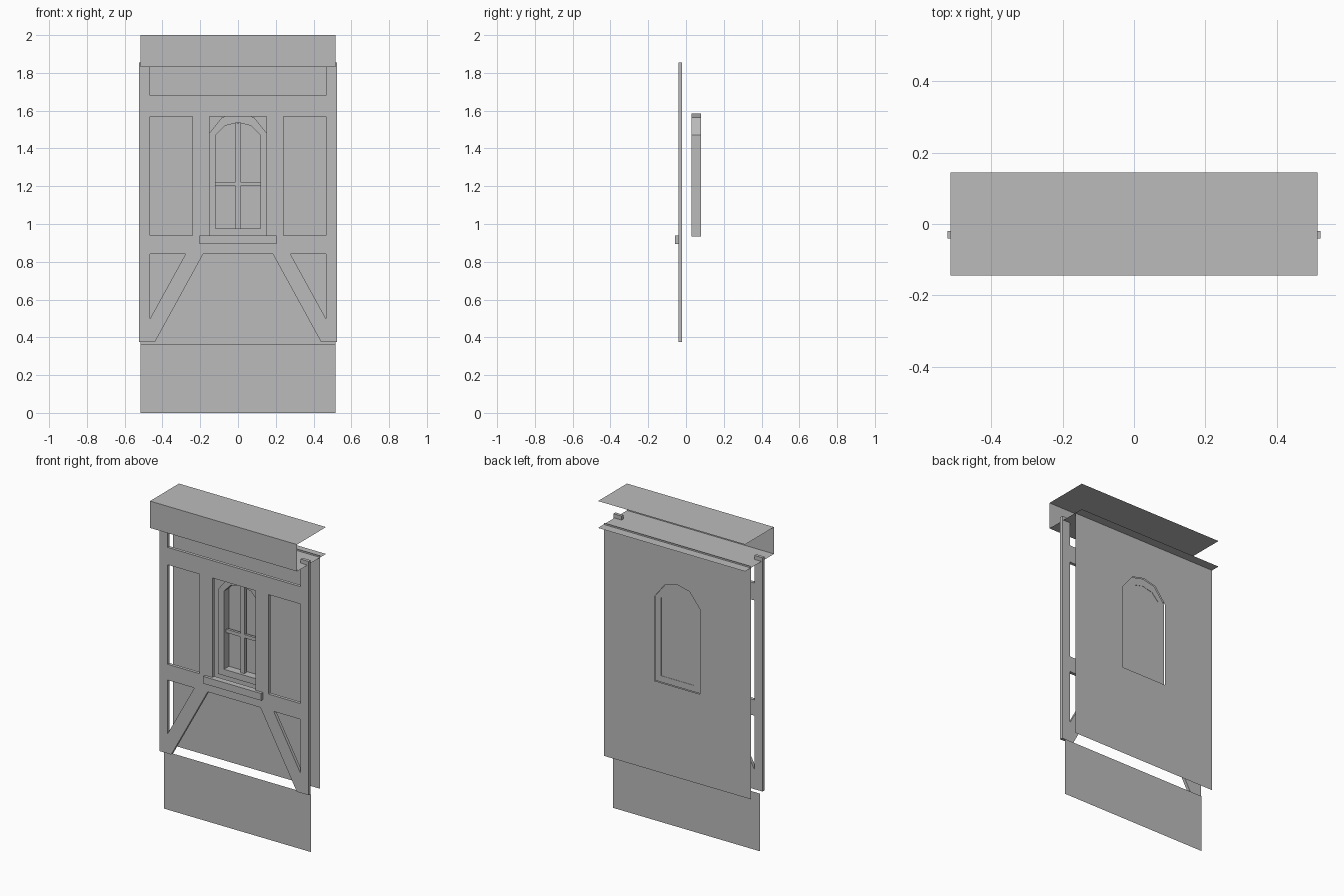
import bpy
import bmesh
from mathutils import Vector

cube = bpy.data.objects.get("Cube")
if cube:
    bpy.data.objects.remove(cube, do_unlink=True)

plaster = bpy.data.materials.new("plain_grey")
plaster.use_nodes = True
GREY = (0.5, 0.5, 0.5, 1)
plaster.diffuse_color = GREY
plaster.node_tree.nodes["Principled BSDF"].inputs["Base Color"].default_value = GREY


def finish(name, bm):
    mesh = bpy.data.meshes.new(name)
    bm.to_mesh(mesh)
    bm.free()
    mesh.materials.append(plaster)
    obj = bpy.data.objects.new(name, mesh)
    bpy.context.scene.collection.objects.link(obj)
    return obj


def plate(name, loops, y, depth=0):
    """Upright plate from an outline and holes in x and z, thickened towards +y."""
    bm = bmesh.new()
    edges = []
    for loop in loops:
        verts = [bm.verts.new((x, y, z)) for x, z in loop]
        edges += [bm.edges.new((a, b)) for a, b in zip(verts, verts[1:] + verts[:1])]
    bmesh.ops.triangle_fill(bm, edges=edges, use_beauty=True, normal=Vector((0, -1, 0)))
    if depth:
        ext = bmesh.ops.extrude_face_region(bm, geom=bm.faces[:], use_keep_orig=True)
        moved = [g for g in ext["geom"] if isinstance(g, bmesh.types.BMVert)]
        bmesh.ops.translate(bm, verts=moved, vec=(0, depth, 0))
        bmesh.ops.recalc_face_normals(bm, faces=bm.faces[:])
    return finish(name, bm)


def rect(x0, x1, z0, z1):
    return [(x0, z0), (x1, z0), (x1, z1), (x0, z1)]


def flip(loop):
    return [(-x, z) for x, z in reversed(loop)]


def arch(half, bottom, spring, shoulder_x, shoulder_z, top):
    right = [(half, bottom), (half, spring), (shoulder_x, shoulder_z)]
    return right + [(0, top)] + flip(right)


def shelf(name, z, half_x, half_y):
    """Flat horizontal sheet."""
    bm = bmesh.new()
    corners = [(-half_x, -half_y), (half_x, -half_y), (half_x, half_y), (-half_x, half_y)]
    bm.faces.new([bm.verts.new((x, y, z)) for x, y in corners])
    return finish(name, bm)


HALF = 0.515
DEPTH = 0.145

# Boxed beam at the top
shelf("beam_top", 2.0, HALF, DEPTH)
shelf("beam_underside", 1.83, HALF, DEPTH)
plate("beam_front", [rect(-HALF, HALF, 1.83, 2.0)], -DEPTH)

# Base panel below the timber frame
plate("base_panel", [rect(-HALF, HALF, 0, 0.365)], -0.006)

# Timber frame with posts, rails and slanted braces
half_outline = [(0.185, 0.84), (0.44, 0.375), (0.523, 0.375),
                (0.523, 1.855), (0.465, 1.855), (0.465, 1.68)]
side_bay = rect(0.24, 0.465, 0.94, 1.57)
brace_gap = [(0.278, 0.84), (0.465, 0.5), (0.465, 0.84)]
plate("timber_frame", [half_outline + flip(half_outline),
                       side_bay, flip(side_bay), brace_gap, flip(brace_gap),
                       rect(-0.152, 0.15, 0.94, 1.57)], -0.04, 0.02)
plate("window_sill", [rect(-0.203, 0.203, 0.895, 0.94)], -0.058, 0.02)

# Rear wall with an arched opening
outer = arch(0.16, 0.935, 1.47, 0.085, 1.565, 1.585)
inner = arch(0.118, 0.975, 1.47, 0.07, 1.52, 1.537)
plate("wall", [rect(-HALF, HALF, 0.365, 1.84), outer], 0.087)

# Window casing, pane and glazing bars
plate("window_casing", [outer, inner], 0.028, 0.052)
plate("window_pane", [inner], 0.078)
plate("upright_bar", [rect(-0.014, 0.012, 0.975, 1.535)], 0.046, 0.02)
plate("cross_bar", [rect(-0.118, 0.118, 1.2, 1.222)], 0.048, 0.016)
